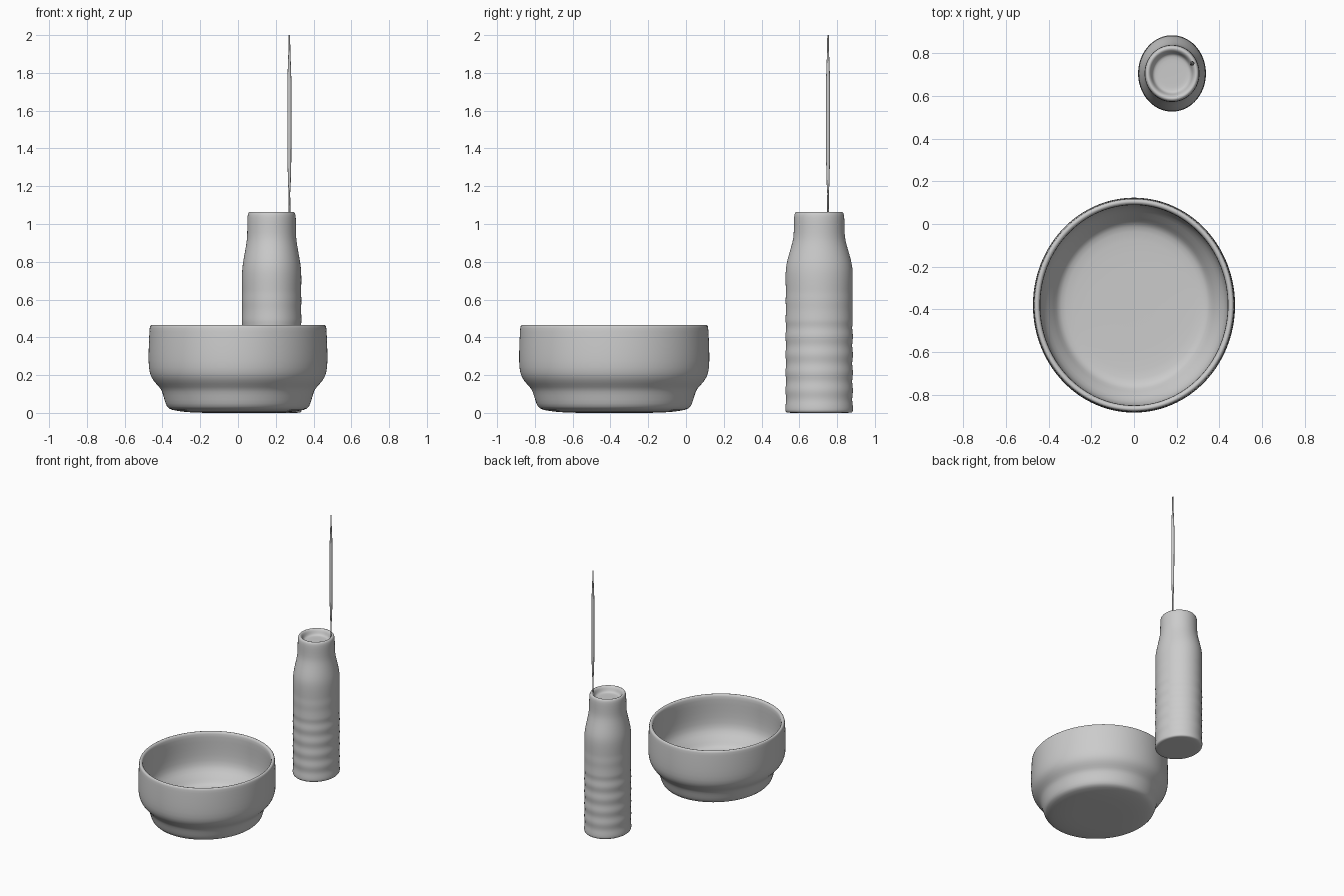
import bpy, bmesh, math


def loft(name, cx, cy, rings, segs=64, levels=1):
    """Skin elliptical rings (rx, ry, z) and cap both ends."""
    bm = bmesh.new()
    loops = []
    for rx, ry, z in rings:
        loops.append([bm.verts.new((cx + rx * math.cos(2 * math.pi * i / segs),
                                    cy + ry * math.sin(2 * math.pi * i / segs), z))
                      for i in range(segs)])
    for a, b in zip(loops, loops[1:]):
        for i in range(segs):
            j = (i + 1) % segs
            bm.faces.new((a[i], a[j], b[j], b[i]))
    # fan caps
    for loop, z in ((loops[0], rings[0][2]), (loops[-1], rings[-1][2])):
        c = bm.verts.new((cx, cy, z))
        for i in range(segs):
            bm.faces.new((loop[i], loop[(i + 1) % segs], c))
    bmesh.ops.recalc_face_normals(bm, faces=bm.faces)
    mesh = bpy.data.meshes.new(name)
    bm.to_mesh(mesh)
    bm.free()
    for p in mesh.polygons:
        p.use_smooth = True
    ob = bpy.data.objects.new(name, mesh)
    bpy.context.collection.objects.link(ob)
    if levels:
        mod = ob.modifiers.new("smooth", 'SUBSURF')
        mod.levels = mod.render_levels = levels
    return ob


# bowl: outside wall upward, over the rim, down the inside to the floor
bowl_profile = [(0.20, 0.0), (0.28, 0.004), (0.355, 0.015), (0.378, 0.03), (0.39, 0.07),
                (0.402, 0.115), (0.415, 0.135), (0.45, 0.17), (0.47, 0.21),
                (0.475, 0.27), (0.473, 0.36), (0.469, 0.44), (0.467, 0.462),
                (0.457, 0.467), (0.443, 0.463), (0.438, 0.44), (0.442, 0.34),
                (0.440, 0.24), (0.425, 0.19), (0.385, 0.145), (0.365, 0.11),
                (0.345, 0.09), (0.30, 0.082), (0.15, 0.08)]
loft("bowl", 0.0, -0.38, [(r, r + 0.03 * min(1, r / 0.4), z) for r, z in bowl_profile], 72)

# bottle: oval ribbed body, shoulder, round neck with a recessed top
bottle = [(0.10, 0.11, 0.0), (0.15, 0.17, 0.0), (0.159, 0.179, 0.006)]
for k in range(33):
    z = 0.025 + k * 0.02
    rib = 0.0025 * math.sin(z * 2 * math.pi / 0.095) * (1 if z < 0.5 else 0.3)
    bottle.append((0.157 + rib, 0.177 + rib, z))
bottle += [(0.158, 0.179, 0.74), (0.153, 0.174, 0.79), (0.142, 0.157, 0.85),
           (0.131, 0.139, 0.91), (0.129, 0.134, 0.95), (0.129, 0.134, 1.02),
           (0.127, 0.132, 1.05), (0.121, 0.126, 1.064), (0.110, 0.114, 1.066),
           (0.100, 0.103, 1.056), (0.094, 0.096, 1.035), (0.086, 0.088, 1.022),
           (0.07, 0.07, 1.02)]
loft("bottle", 0.178, 0.705, bottle, 64)

# thin stick standing at the inner edge of the neck
stick = [(0.005, 1.02), (0.005, 1.13), (0.004, 1.16), (0.007, 1.21), (0.010, 1.33),
         (0.011, 1.55), (0.011, 1.75), (0.008, 1.84), (0.005, 1.92), (0.004, 2.0)]
loft("stick", 0.272, 0.752, [(r, r, z) for r, z in stick], 12, 0)
